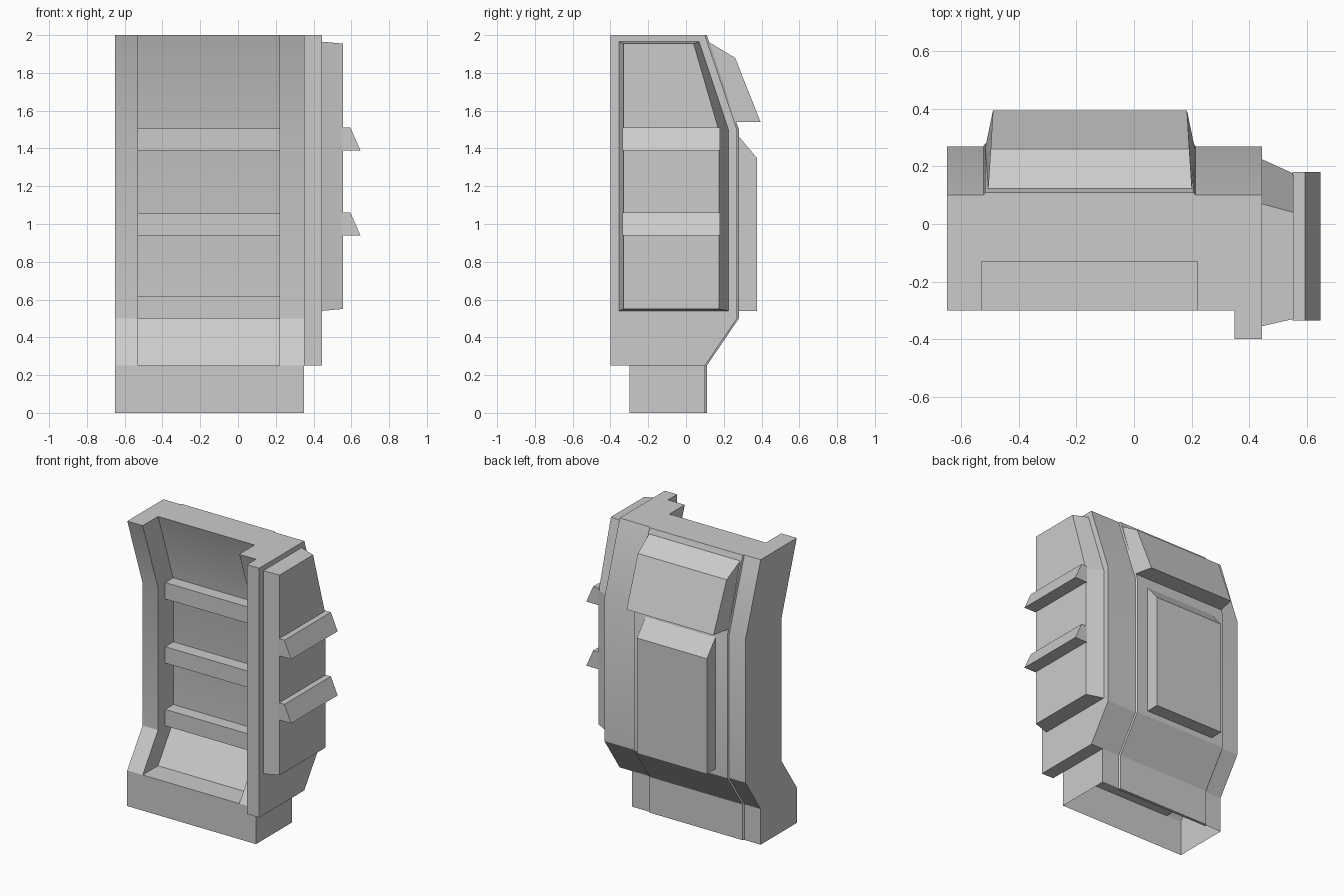
import bpy, bmesh, math

if "Cube" in bpy.data.objects:
    bpy.data.objects.remove(bpy.data.objects["Cube"])


def loft(name, loop_a, loop_b):
    """Closed solid between two matching loops of 3D points."""
    bm = bmesh.new()
    a = [bm.verts.new(p) for p in loop_a]
    b = [bm.verts.new(p) for p in loop_b]
    n = len(a)
    bm.faces.new(a)
    bm.faces.new(b[::-1])
    for i in range(n):
        j = (i + 1) % n
        bm.faces.new((a[i], b[i], b[j], a[j]))
    bmesh.ops.recalc_face_normals(bm, faces=bm.faces)
    mesh = bpy.data.meshes.new(name)
    bm.to_mesh(mesh)
    bm.free()
    obj = bpy.data.objects.new(name, mesh)
    bpy.context.collection.objects.link(obj)
    return obj


def prism(name, x0, x1, profile, profile_b=None):
    """Side profile of (y, z) points run from x0 to x1, optionally changing profile."""
    return loft(name, [(x0, y, z) for y, z in profile],
                [(x1, y, z) for y, z in (profile_b or profile)])


def pad(name, centre, points):
    """Symmetric block from (y, z, half width) points."""
    return loft(name, [(centre - w, y, z) for y, z, w in points],
                [(centre + w, y, z) for y, z, w in points])


def box_profile(y0, y1, z0, z1):
    return [(y0, z0), (y1, z0), (y1, z1), (y0, z1)]


def activate(obj):
    bpy.ops.object.select_all(action='DESELECT')
    obj.select_set(True)
    bpy.context.view_layer.objects.active = obj


# Bent line of the back surface, shared by shell, strip and side plate
BACK = [(0.10, 0), (0.10, 0.25), (0.27, 0.5), (0.27, 1.5), (0.10, 2)]

# Main shell: bent slab with a front channel and an open underside
front = [(y - 0.40, z) for y, z in BACK]
shell = prism("main_shell", -0.65, 0.35, BACK + front[::-1])
channel = [(y - 0.23, z) for y, z in BACK[1:]]
cutter = prism("channel_cutter", -0.53, 0.22,
               [(-0.5, 0.25)] + channel + [(-0.147, 2.05), (-0.5, 2.05)])
cutter.hide_render = True
mod = shell.modifiers.new("channel", 'BOOLEAN')
mod.object = cutter
mod.operation = 'DIFFERENCE'
mod.solver = 'EXACT'
activate(shell)
bpy.ops.object.modifier_apply(modifier=mod.name)
bpy.data.objects.remove(cutter)
bm = bmesh.new()
bm.from_mesh(shell.data)
under = [f for f in bm.faces if f.calc_center_median().z < 0.001]
bmesh.ops.delete(bm, geom=under, context='FACES_ONLY')
bm.to_mesh(shell.data)
bm.free()

# Cross ribs inside the channel
for i, z in enumerate((0.5, 0.94, 1.39)):
    prism(f"channel_rib_{i + 1}", -0.53, 0.22, box_profile(-0.05, 0.06, z, z + 0.115))

# Thin raised strip down the back with slanted edges
strip = [(y - 0.01, z, 0.375) for y, z in BACK]
strip_top = [(y + 0.01, z, 0.362) for y, z in BACK]
back_strip = pad("back_strip", -0.155, strip + strip_top[::-1])

# Armour pads on the back
pad("upper_back_pad", -0.153, [(0.11, 1.97, 0.355), (0.26, 1.88, 0.345),
                               (0.395, 1.54, 0.337), (0.26, 1.54, 0.365)])
pad("lower_back_pad", -0.153, [(0.27, 1.475, 0.272), (0.375, 1.35, 0.272),
                               (0.375, 0.54, 0.272), (0.27, 0.54, 0.272)])

# Side plate
plate = prism("side_plate", 0.35, 0.445, [(-0.40, 0.25)] + BACK[1:] + [(-0.40, 2)])

# Tapered side panel with two wedge ribs
prism("side_panel", 0.445, 0.555,
      [(-0.355, 0.54), (0.225, 0.54), (0.225, 1.5), (0.07, 1.965), (-0.355, 1.965)],
      [(-0.33, 0.55), (0.175, 0.55), (0.175, 1.49), (0.04, 1.955), (-0.33, 1.955)])
for i, z in enumerate((0.94, 1.39)):
    wedge = [(0.55, z), (0.648, z), (0.595, z + 0.12), (0.55, z + 0.12)]
    loft(f"side_rib_{i + 1}", [(x, -0.335, h) for x, h in wedge],
         [(x, 0.18, h) for x, h in wedge])

# Soft shading across the shallow upper bend
for obj in (shell, back_strip, plate):
    activate(obj)
    bpy.ops.object.shade_smooth_by_angle(angle=math.radians(30))
